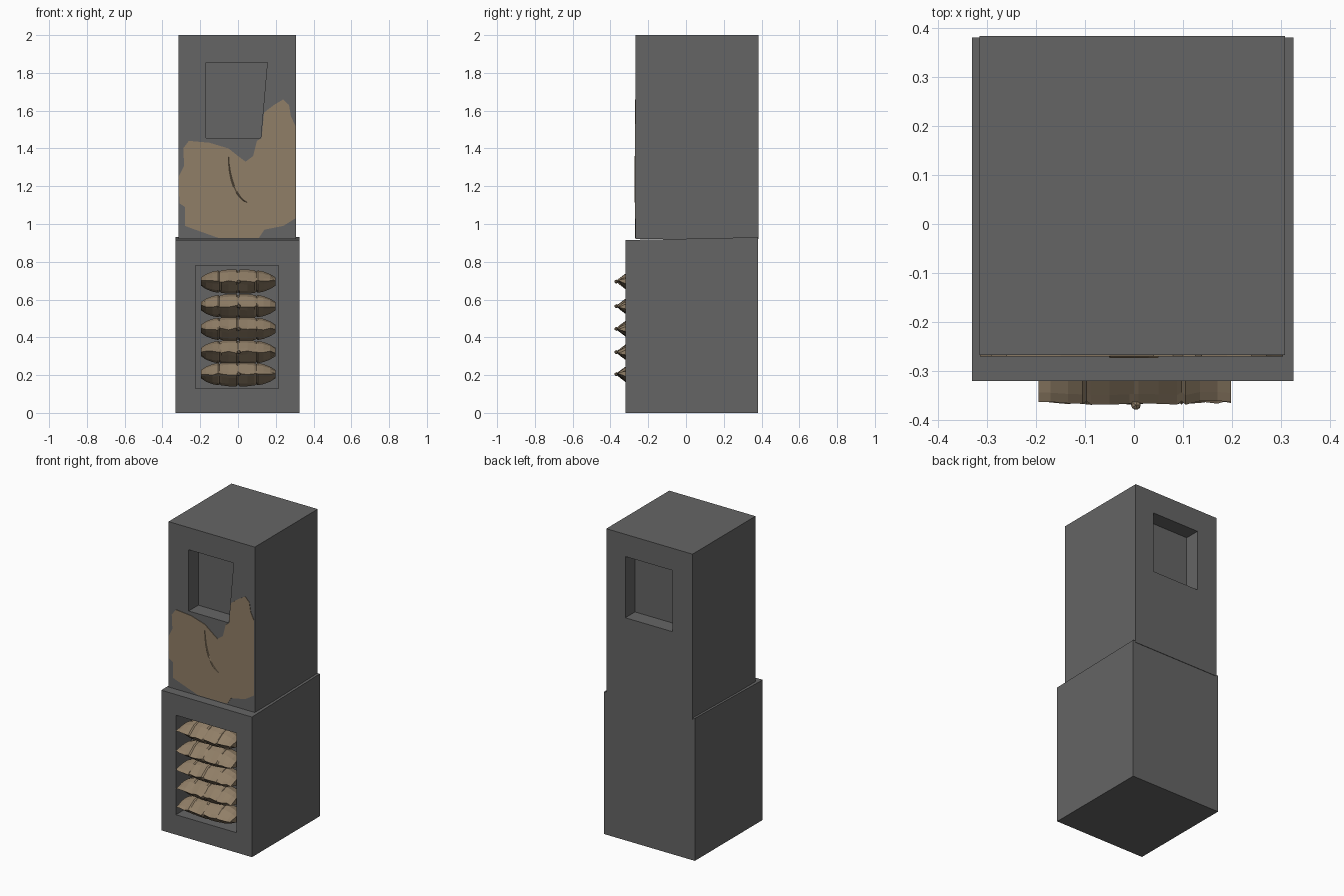
import bpy, bmesh, math, random

if "Cube" in bpy.data.objects:
    bpy.data.objects.remove(bpy.data.objects["Cube"])
random.seed(4)


def material(name, rgb):
    m = bpy.data.materials.new(name)
    m.diffuse_color = (*rgb, 1)
    m.use_nodes = True
    m.node_tree.nodes["Principled BSDF"].inputs["Base Color"].default_value = m.diffuse_color
    return m


GREY = material("dark grey stone", (0.13, 0.13, 0.13))
TAN = material("tan cloth", (0.28, 0.21, 0.135))


def finish(name, bm, mat):
    bmesh.ops.recalc_face_normals(bm, faces=bm.faces)
    me = bpy.data.meshes.new(name)
    bm.to_mesh(me)
    bm.free()
    me.materials.append(mat)
    ob = bpy.data.objects.new(name, me)
    bpy.context.collection.objects.link(ob)
    return ob


def rect(x0, x1, z0, z1):
    return [(x0, z0), (x1, z0), (x1, z1), (x0, z1)]


def block(name, outer, y0, y1, front=None, back=None, lip=0.0):
    """Box between y0 and y1; front/back = (opening corners, depth)."""
    bm = bmesh.new()

    def ring(pts, y):
        return [bm.verts.new((x, y, z)) for x, z in pts]

    def bridge(a, b):
        for i in range(4):
            j = (i + 1) % 4
            bm.faces.new((a[i], a[j], b[j], b[i]))

    ends = [ring(outer, y0), ring(outer, y1)]
    for v in ends[0][2:]:
        v.co.z -= lip
    bridge(*ends)
    for end, y, hole, s in ((ends[0], y0, front, 1), (ends[1], y1, back, -1)):
        if hole is None:
            bm.faces.new(end)
            continue
        pts, depth = hole
        rim, floor = ring(pts, y), ring(pts, y + s * depth)
        bridge(end, rim)
        bridge(rim, floor)
        bm.faces.new(floor)
    return finish(name, bm, GREY)


# Lower block with shelf niche, upper block with a window recess on both sides
block("lower_block", rect(-0.33, 0.325, 0, 0.93), -0.32, 0.38,
      front=(rect(-0.225, 0.215, 0.13, 0.78), 0.16), lip=0.015)
block("upper_block", rect(-0.315, 0.308, 0.92, 2.0), -0.267, 0.383,
      front=([(-0.17, 1.455), (0.12, 1.455), (0.155, 1.855), (-0.17, 1.855)], 0.1),
      back=(rect(-0.17, 0.17, 1.455, 1.855), 0.1))

# Painted patch: thin plate on the upper front
PATCH = [(-0.29, 1.40), (-0.26, 1.44), (-0.15, 1.43), (-0.05, 1.40), (0.0, 1.36),
         (0.04, 1.33), (0.08, 1.36), (0.10, 1.44), (0.125, 1.455), (0.138, 1.59),
         (0.19, 1.63), (0.24, 1.66), (0.27, 1.63), (0.28, 1.57), (0.304, 1.52),
         (0.304, 1.03), (0.24, 0.99), (0.14, 0.97), (0.11, 0.925), (-0.10, 0.925),
         (-0.24, 0.975), (-0.28, 0.99), (-0.28, 1.09), (-0.31, 1.11),
         (-0.314, 1.25), (-0.285, 1.31)]
bm = bmesh.new()
face = bm.faces.new([bm.verts.new((x, -0.266, z)) for x, z in PATCH])
out = bmesh.ops.extrude_face_region(bm, geom=[face])
for v in out["geom"]:
    if isinstance(v, bmesh.types.BMVert):
        v.co.y = -0.27
finish("painted_patch", bm, TAN)

# Curved crease on the patch
bm = bmesh.new()
prev = None
for i in range(9):
    a = math.radians(180 + 80 * i / 8)
    x, z = 0.07 + 0.12 * math.cos(a), 1.36 + 0.25 * math.sin(a)
    w = 0.004 * math.sin(math.pi * (i + 0.5) / 9)
    row = [bm.verts.new(p) for p in
           ((x - w, -0.2695, z - w), (x, -0.273, z), (x + w, -0.2695, z + w))]
    if prev:
        for k in range(2):
            bm.faces.new((prev[k], prev[k + 1], row[k + 1], row[k]))
    prev = row
finish("patch_crease", bm, TAN)

# Stacked cushions: lens cross-sections, puffed between three seams
STATIONS = [(-0.195, 0.35), (-0.17, 0.62), (-0.135, 0.83), (-0.105, 0.92), (-0.097, 0.83),
            (-0.088, 0.93), (-0.05, 1.0), (-0.009, 1.0), (0, 0.88), (0.009, 1.0),
            (0.05, 1.0), (0.088, 0.93), (0.097, 0.83), (0.105, 0.92),
            (0.135, 0.83), (0.17, 0.62), (0.198, 0.35)]
SECTION = [(-1, 0), (-0.8, 0.26), (-0.4, 0.78), (0, 1), (0.5, 0.8), (1, 0),
           (0.5, -0.8), (0, -1), (-0.4, -0.78), (-0.8, -0.26)]


def cushion(name, zc):
    bm = bmesh.new()
    rings = []
    for x, s in STATIONS:
        sag = random.uniform(-0.006, 0.006)
        reach = 0.095 * (0.95 + 0.05 * s) + random.uniform(-0.004, 0.004)
        rings.append([bm.verts.new((x, -0.27 + reach * y,
                                    zc + sag * (abs(y) > 0.7) + 0.064 * s * z))
                      for y, z in SECTION])
    n = len(SECTION)
    for a, b in zip(rings, rings[1:]):
        for i in range(n):
            j = (i + 1) % n
            bm.faces.new((a[i], a[j], b[j], b[i]))
    bm.faces.new(rings[0])
    bm.faces.new(rings[-1])
    # Tuft knot at the middle of the front edge
    knot = bmesh.ops.create_icosphere(bm, subdivisions=1, radius=0.011)
    bmesh.ops.translate(bm, verts=knot["verts"], vec=(0.004, -0.369, zc))
    finish(name, bm, TAN)


for i, z in enumerate((0.205, 0.322, 0.445, 0.565, 0.695)):
    cushion(f"cushion_{i + 1}", z)
